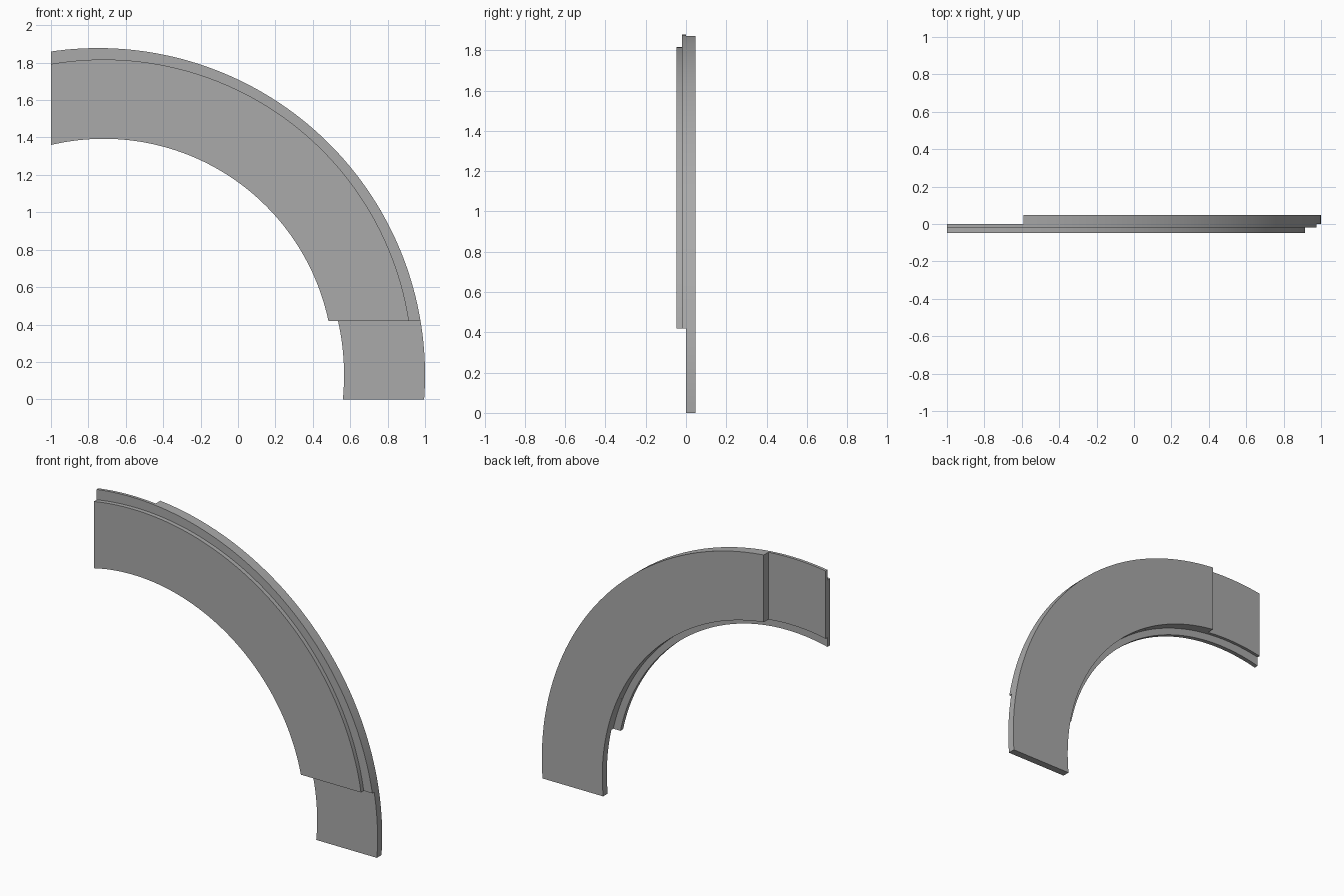
import bpy, bmesh, math

if "Cube" in bpy.data.objects:
    bpy.data.objects.remove(bpy.data.objects["Cube"], do_unlink=True)

grey = bpy.data.materials.new("plain grey")
grey.use_nodes = True
colour = (0.4, 0.4, 0.4, 1)
grey.diffuse_color = colour
grey.node_tree.nodes["Principled BSDF"].inputs["Base Color"].default_value = colour

SEGMENTS = 72


def arc(centre, radius, left_x, bottom_z):
    """Points along a circle from a horizontal cut to a vertical cut."""
    cx, cz = centre
    start = math.asin((bottom_z - cz) / radius)
    end = math.acos((left_x - cx) / radius)
    angles = [start + (end - start) * i / SEGMENTS for i in range(SEGMENTS + 1)]
    return [(cx + radius * math.cos(a), cz + radius * math.sin(a)) for a in angles]


def arch_plate(name, centre, inner, outer, left_x, bottom_z, front_y, back_y):
    """Flat curved band with straight-cut ends."""
    bm = bmesh.new()
    rails = []
    for radius, y in ((inner, front_y), (outer, front_y), (outer, back_y), (inner, back_y)):
        rails.append([bm.verts.new((x, y, z)) for x, z in arc(centre, radius, left_x, bottom_z)])
    for k in range(4):
        a, b = rails[k], rails[(k + 1) % 4]
        for i in range(SEGMENTS):
            bm.faces.new((a[i], b[i], b[i + 1], a[i + 1]))
    for i in (0, SEGMENTS):
        bm.faces.new([rail[i] for rail in rails])
    bmesh.ops.recalc_face_normals(bm, faces=bm.faces)
    mesh = bpy.data.meshes.new(name)
    bm.to_mesh(mesh)
    bm.free()
    mesh.materials.append(grey)
    obj = bpy.data.objects.new(name, mesh)
    bpy.context.collection.objects.link(obj)
    bpy.ops.object.select_all(action='DESELECT')
    obj.select_set(True)
    bpy.context.view_layer.objects.active = obj
    bpy.ops.object.shade_smooth_by_angle(angle=math.radians(30))


# Rear band and the thinner tongue in front of it share one ring
ring = (-0.748, 0.13)
arch_plate("back_band", ring, 1.315, 1.748, -0.59, 0, 0, 0.047)
arch_plate("middle_band", ring, 1.315, 1.748, -1, 0.42, -0.019, 0)

# Front band sits on a smaller ring, overhanging the inner edge
arch_plate("front_band", (-0.718, 0.165), 1.228, 1.652, -1, 0.42, -0.047, -0.019)
